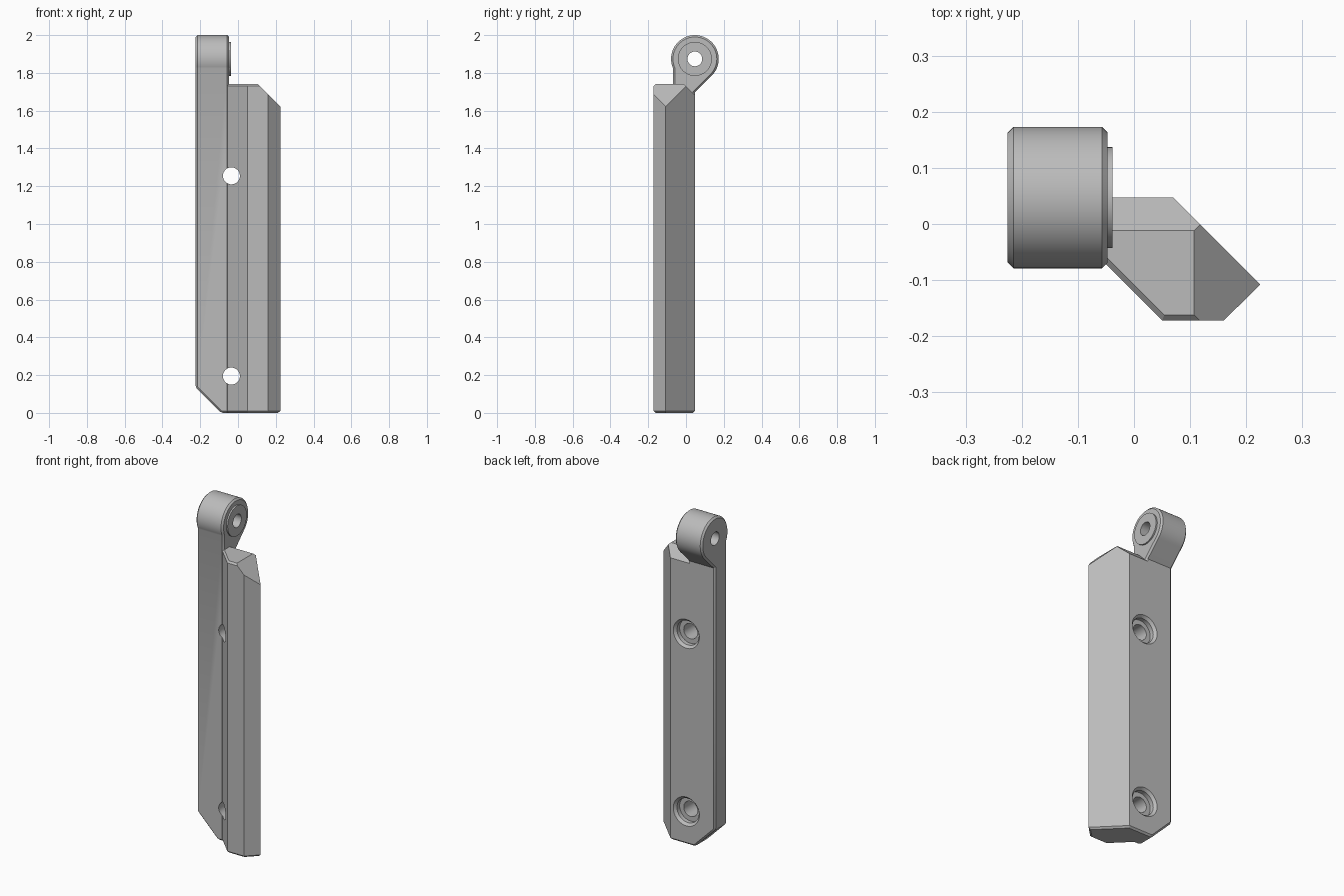
import bpy, bmesh, math
from mathutils import Vector, Matrix

cube = bpy.data.objects.get("Cube")
if cube:
    bpy.data.objects.remove(cube, do_unlink=True)

grey = bpy.data.materials.new("plain_grey")
grey.use_nodes = True
colour = (0.5, 0.5, 0.5, 1)
grey.diffuse_color = colour
grey.node_tree.nodes["Principled BSDF"].inputs["Base Color"].default_value = colour

BACK, FRONT, BEVEL = 0.047, -0.068, 0.01
EYE_Z, EYE_R = 1.874, 0.126


def make_object(name, bm):
    bmesh.ops.recalc_face_normals(bm, faces=bm.faces)
    mesh = bpy.data.meshes.new(name)
    bm.to_mesh(mesh)
    bm.free()
    mesh.materials.append(grey)
    obj = bpy.data.objects.new(name, mesh)
    bpy.context.collection.objects.link(obj)
    return obj


def prism(points, direction):
    bm = bmesh.new()
    face = bm.faces.new([bm.verts.new(p) for p in points])
    new = bmesh.ops.extrude_face_region(bm, geom=[face])["geom"]
    bmesh.ops.translate(bm, vec=direction, verts=[v for v in new if isinstance(v, bmesh.types.BMVert)])
    bmesh.ops.recalc_face_normals(bm, faces=bm.faces)
    return bm


def cut(bm, point, normal):
    geom = bm.verts[:] + bm.edges[:] + bm.faces[:]
    res = bmesh.ops.bisect_plane(bm, geom=geom, plane_co=point, plane_no=normal, clear_outer=True)
    edges = [e for e in res["geom_cut"] if isinstance(e, bmesh.types.BMEdge)]
    bmesh.ops.holes_fill(bm, edges=edges, sides=0)
    bmesh.ops.recalc_face_normals(bm, faces=bm.faces)


def chamfer(bm, edges):
    bmesh.ops.bevel(bm, geom=edges, offset=BEVEL, offset_type='OFFSET', segments=1,
                    profile=0.5, affect='EDGES', clamp_overlap=True)


def cylinder(name, centre, axis, depth, r1, r2=None):
    bm = bmesh.new()
    turn = Vector((0, 0, 1)).rotation_difference(Vector(axis)).to_matrix().to_4x4()
    bmesh.ops.create_cone(bm, cap_ends=True, segments=48, radius1=r1,
                          radius2=r1 if r2 is None else r2, depth=depth,
                          matrix=Matrix.Translation(centre) @ turn)
    return make_object(name, bm)


def combine(target, other, operation):
    other.hide_render = True
    mod = target.modifiers.new("join", 'BOOLEAN')
    mod.operation = operation
    mod.solver = 'EXACT'
    mod.object = other
    bpy.context.view_layer.objects.active = target
    bpy.ops.object.modifier_apply(modifier=mod.name)
    bpy.data.objects.remove(other, do_unlink=True)


# Plate with a rounded eye on top, drawn as a side profile
start = -math.pi / 4
end = math.pi + math.acos((BACK - FRONT) / EYE_R)
profile = [(FRONT, 0), (BACK, 0), (BACK, EYE_Z - EYE_R * math.sqrt(2))]
for i in range(49):
    t = start + (end - start) * i / 48
    profile.append((BACK + EYE_R * math.cos(t), EYE_Z + EYE_R * math.sin(t)))
bm = prism([(-0.225, y, z) for y, z in profile], (0.178, 0, 0))
cut(bm, (-0.225, 0, 0.135), (-1, 0, -1))
rims = []
for e in bm.edges:
    if len(e.link_faces) == 2 and e.calc_face_angle(0) > 0.5:
        a, b = (v.co for v in e.verts)
        across = abs(a.x - b.x) > 0.15
        if not across:
            rims.append(e)
chamfer(bm, rims)
arm = make_object("lever_arm", bm)

# Thick bar beside the plate, with its sloped top
plan = [(-0.08, BACK), (0.07, BACK), (0.225, -0.108), (0.16, -0.172), (0.05, -0.172), (-0.08, -0.042)]
bm = prism([(x, y, 0) for x, y in plan], (0, 0, 1.74))
chamfer(bm, [e for e in bm.edges if all(v.co.z < 0.001 for v in e.verts)])
cut(bm, (0.107, 0, 1.74), (1, 0, 1))
cut(bm, (0, -0.012, 1.74), (0, 1, 1))
cut(bm, (0, -0.162, 1.74), (0, -1, 1))
cut(bm, (0.06, -0.168, 1.74), (-1, -1, 1.4))
combine(arm, make_object("bar", bm), 'UNION')

# Raised ring and pin hole of the eye
combine(arm, cylinder("eye_boss", (-0.053, BACK, EYE_Z), (1, 0, 0), 0.03, 0.09), 'UNION')
combine(arm, cylinder("eye_hole", (-0.13, BACK, EYE_Z), (1, 0, 0), 0.4, 0.039), 'DIFFERENCE')

# Two bolt holes, recessed from the back with a chamfered mouth
for z in (0.195, 1.255):
    x = -0.035
    combine(arm, cylinder("bolt_hole", (x, 0, z), (0, 1, 0), 0.6, 0.045), 'DIFFERENCE')
    combine(arm, cylinder("recess", (x, BACK, z), (0, 1, 0), 0.08, 0.072), 'DIFFERENCE')
    combine(arm, cylinder("mouth", (x, BACK, z), (0, 1, 0), 0.03, 0.072, 0.1), 'DIFFERENCE')

bpy.ops.object.select_all(action='DESELECT')
arm.select_set(True)
bpy.context.view_layer.objects.active = arm
bpy.ops.object.shade_smooth_by_angle(angle=math.radians(25))
